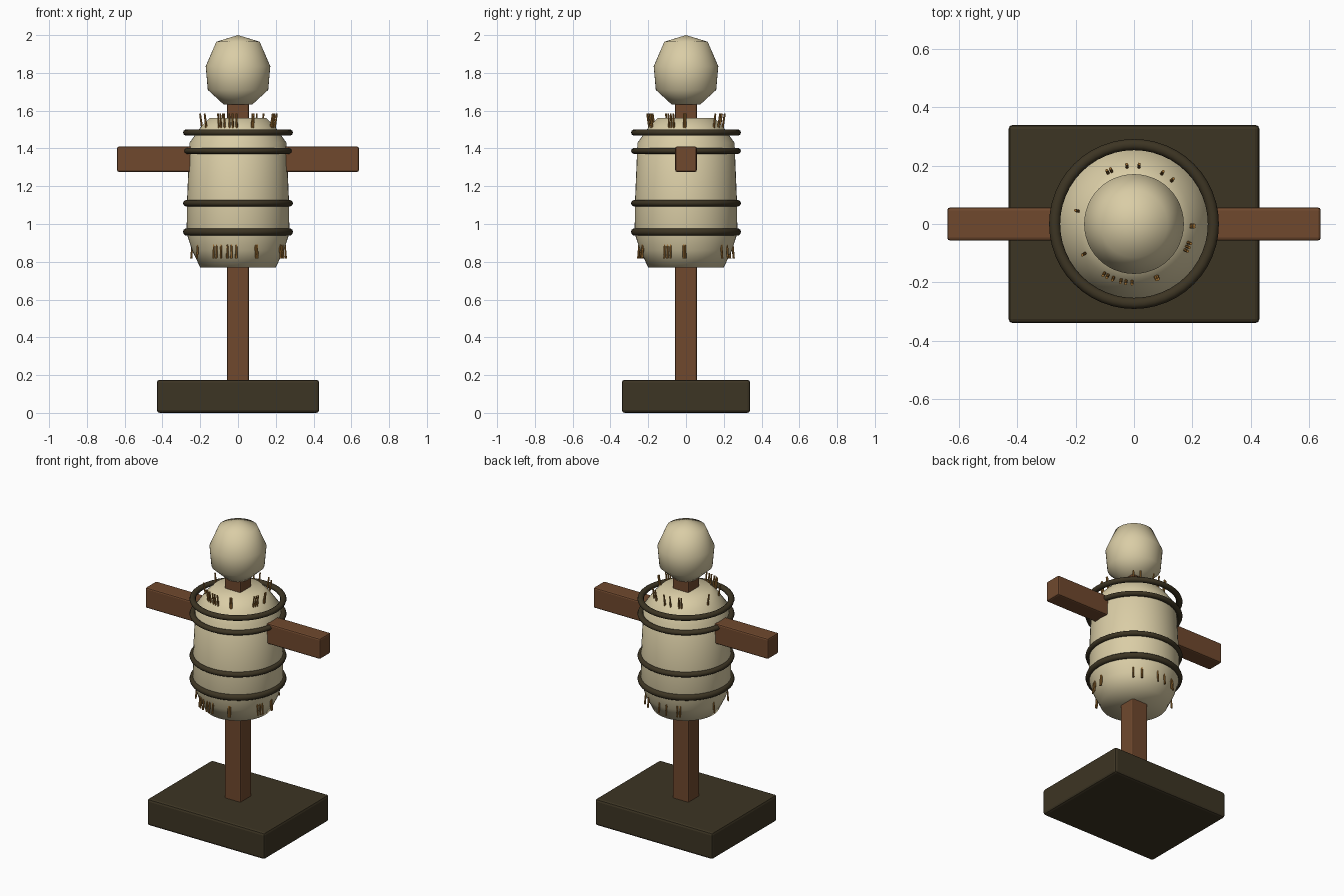
import bpy, bmesh, math
from mathutils import Matrix, Vector

if "Cube" in bpy.data.objects:
    bpy.data.objects.remove(bpy.data.objects["Cube"])


def material(name, rgb):
    m = bpy.data.materials.new(name)
    m.diffuse_color = (*rgb, 1)
    m.use_nodes = True
    m.node_tree.nodes["Principled BSDF"].inputs["Base Color"].default_value = m.diffuse_color
    return m


CLOTH = material("cream_cloth", (0.70, 0.61, 0.38))
WOOD = material("brown_wood", (0.16, 0.066, 0.027))
DARK = material("dark_brown", (0.046, 0.035, 0.017))
STRAW = material("golden_straw", (0.36, 0.17, 0.035))


def finish(bm, name, mat, smooth=None):
    bmesh.ops.recalc_face_normals(bm, faces=bm.faces)
    me = bpy.data.meshes.new(name)
    bm.to_mesh(me)
    bm.free()
    me.materials.append(mat)
    ob = bpy.data.objects.new(name, me)
    bpy.context.collection.objects.link(ob)
    if smooth:
        bpy.ops.object.select_all(action='DESELECT')
        ob.select_set(True)
        bpy.context.view_layer.objects.active = ob
        bpy.ops.object.shade_smooth_by_angle(angle=math.radians(smooth))
    return ob


def box(name, mat, lo, hi, bevel):
    bm = bmesh.new()
    bmesh.ops.create_cube(bm, size=1)
    lo, hi = Vector(lo), Vector(hi)
    bmesh.ops.scale(bm, vec=hi - lo, verts=bm.verts)
    bmesh.ops.translate(bm, vec=(lo + hi) / 2, verts=bm.verts)
    bmesh.ops.bevel(bm, geom=bm.edges[:], offset=bevel, segments=2,
                    profile=0.5, affect='EDGES')
    return finish(bm, name, mat)


def lathe(name, mat, profile, segments=48, closed=False, smooth=65):
    bm = bmesh.new()
    vs = [bm.verts.new((r, 0, z)) for r, z in profile]
    pairs = list(zip(vs, vs[1:])) + ([(vs[-1], vs[0])] if closed else [])
    es = [bm.edges.new(p) for p in pairs]
    bmesh.ops.spin(bm, geom=vs + es, cent=(0, 0, 0), axis=(0, 0, 1),
                   angle=math.tau, steps=segments)
    bmesh.ops.remove_doubles(bm, verts=bm.verts, dist=1e-4)
    return finish(bm, name, mat, smooth)


# wooden frame on a heavy base
box("base", DARK, (-0.43, -0.34, 0), (0.43, 0.34, 0.175), 0.015)
box("post", WOOD, (-0.058, -0.058, 0.16), (0.058, 0.058, 1.70), 0.01)
box("cross_arm", WOOD, (-0.64, -0.057, 1.275), (0.64, 0.057, 1.41), 0.01)

# stuffed body and head
lathe("body", CLOTH, [(0, 0.77), (0.20, 0.77), (0.243, 0.86), (0.272, 0.95),
                      (0.270, 1.12), (0.257, 1.43), (0.20, 1.51),
                      (0.15, 1.562), (0, 1.562)])
lathe("head", CLOTH, [(0, 1.632), (0.075, 1.632), (0.16, 1.71), (0.171, 1.835),
                      (0.115, 1.965), (0, 2.0)])

# rope rings
for i, (z, t) in enumerate([(0.958, 0.02), (1.11, 0.017),
                            (1.387, 0.016), (1.484, 0.017)]):
    ring = [(0.272 + 0.019 * math.cos(a), z + t * math.sin(a))
            for a in (k * math.tau / 10 for k in range(10))]
    lathe(f"rope_ring_{i + 1}", DARK, ring, closed=True)

# straw tufts around the neck and hem, at the same angles
ANGLES = [49, 61, 85, 97, 113, 117, 167, 211, 239, 243, 249, 257, 262, 268,
          292, 294, 333, 337, 341, 357, 359]


def straw(name, radius, z, length, tilt):
    bm = bmesh.new()
    for a in ANGLES:
        mat = (Matrix.Rotation(math.radians(a), 4, 'Z')
               @ Matrix.Translation((radius, 0, z))
               @ Matrix.Rotation(tilt, 4, 'Y'))
        bmesh.ops.create_cone(bm, cap_ends=True, segments=6, radius1=0.006,
                              radius2=0.005, depth=length, matrix=mat)
    finish(bm, name, STRAW)


straw("neck_straw", 0.20, 1.542, 0.085, 0.15)
straw("hem_straw", 0.25, 0.867, 0.10, -0.08)
